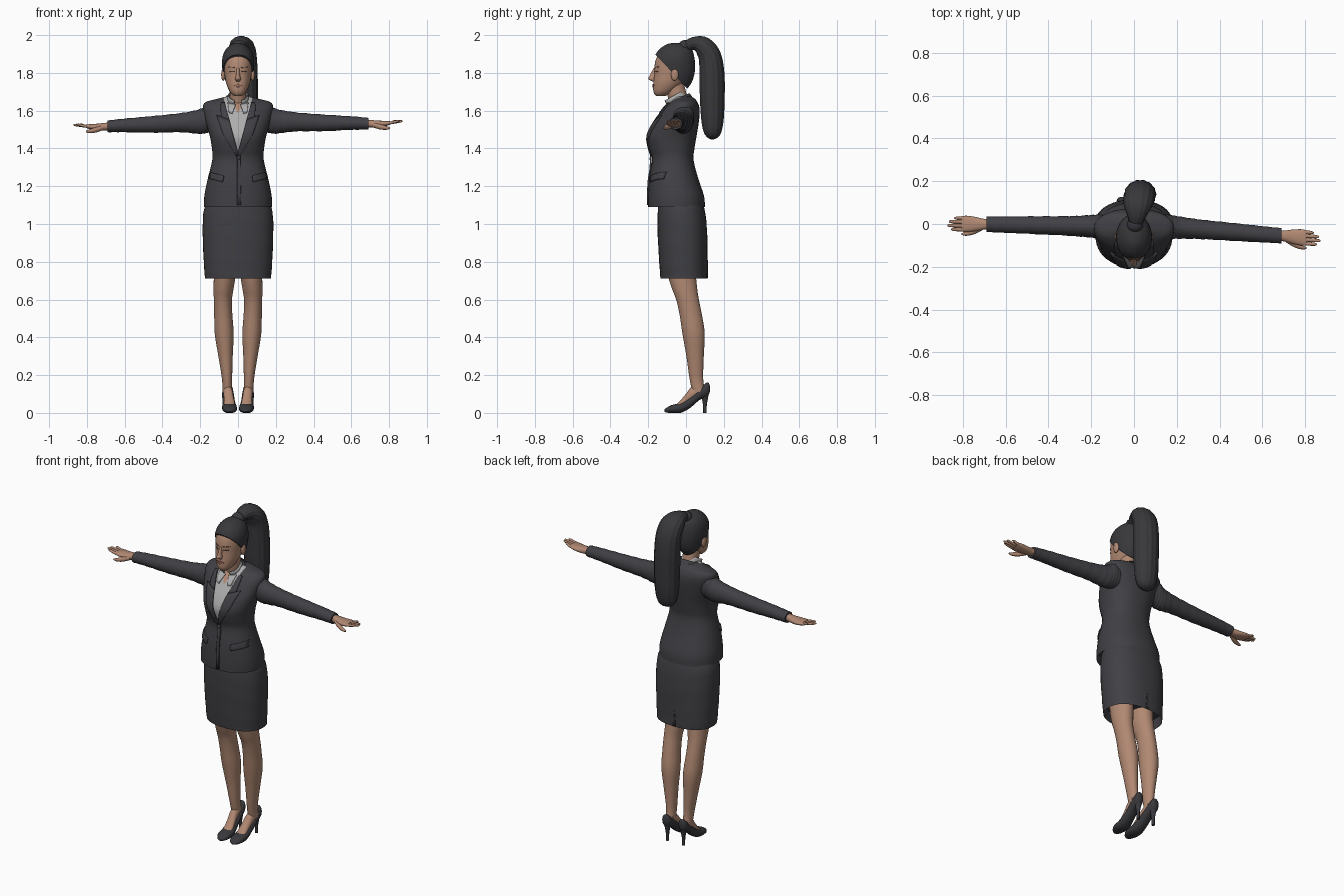
import bpy, bmesh, math
from mathutils import Vector
from mathutils.bvhtree import BVHTree

cube = bpy.data.objects.get("Cube")
if cube:
    bpy.data.objects.remove(cube)


def material(name, r, g, b):
    m = bpy.data.materials.new(name)
    m.use_nodes = True
    m.diffuse_color = (r, g, b, 1)
    bsdf = next(n for n in m.node_tree.nodes if n.type == 'BSDF_PRINCIPLED')
    bsdf.inputs["Base Color"].default_value = (r, g, b, 1)
    bsdf.inputs["Roughness"].default_value = 0.7
    return m


SKIN = material("skin", .44, .25, .17)
SUIT = material("suit_charcoal", .052, .052, .06)
SHIRT = material("shirt_grey", .42, .42, .42)
HAIR = material("hair_black", .04, .04, .045)
SHOE = material("shoe_black", .04, .04, .046)
LIPS = material("lips", .30, .14, .11)
EYES = material("eye_dark", .10, .06, .045)


def finish(name, bm, mats, angle=50):
    """Turn a bmesh into a smooth shaded object."""
    bmesh.ops.recalc_face_normals(bm, faces=bm.faces)
    mesh = bpy.data.meshes.new(name)
    bm.to_mesh(mesh)
    ob = bpy.data.objects.new(name, mesh)
    bpy.context.collection.objects.link(ob)
    for m in mats:
        mesh.materials.append(m)
    bpy.ops.object.select_all(action='DESELECT')
    ob.select_set(True)
    bpy.context.view_layer.objects.active = ob
    bpy.ops.object.shade_smooth_by_angle(angle=math.radians(angle))
    return ob


def spline(rows, steps):
    """Smooth curve through all rows, component by component."""
    out = []
    for i in range(len(rows) - 1):
        p0, p1, p2 = rows[max(i - 1, 0)], rows[i], rows[i + 1]
        p3 = rows[min(i + 2, len(rows) - 1)]
        for s in range(steps):
            t = s / steps
            out.append([b + .5 * t * (c - a + t * (2 * a - 5 * b + 4 * c - d + t * (3 * (b - c) + d - a)))
                        for a, b, c, d in zip(p0, p1, p2, p3)])
    out.append(list(rows[-1]))
    return out


def loft(rows, axis='z', n=32, steps=4, power=2, rib=0, ribs=14, wrinkle=0, cap=True, hollow=0):
    """Skin oval rings (position, centre, centre, radius, radius); 'path' rows hold a 3D centre."""
    rows = spline(rows, steps)
    bm = bmesh.new()
    rings = []
    for i, (p, q, r, ra, rb) in enumerate(rows):
        if axis == 'path':
            a, b = rows[max(i - 1, 0)], rows[min(i + 1, len(rows) - 1)]
            t = Vector((0, b[1] - a[1], b[2] - a[2])).normalized()
            side = Vector((1, 0, 0)).cross(t)
        ring = []
        for k in range(n):
            ang = math.tau * k / n
            c, s = math.cos(ang), math.sin(ang)
            f = 1 + rib * math.cos(ribs * ang) + wrinkle * math.sin(i * 1.9 + 2 * c)
            u = math.copysign(abs(c) ** (2 / power), c) * ra * f
            v = math.copysign(abs(s) ** (2 / power), s) * rb * f
            if axis == 'path':
                co = Vector((p + u, q, r)) + side * v
            else:
                co = {'z': (q + u, r + v, p), 'x': (p, q + u, r + v), 'y': (q + u, p, r + v)}[axis]
            ring.append(bm.verts.new(co))
        rings.append(ring)
    for a, b in zip(rings, rings[1:]):
        for k in range(n):
            bm.faces.new((a[k], a[k - 1], b[k - 1], b[k]))
    if cap:
        bottom = bm.faces.new(rings[0])
        bm.faces.new(rings[-1])
        if hollow:
            bm.normal_update()
            bmesh.ops.inset_individual(bm, faces=[bottom], thickness=.008)
            bmesh.ops.translate(bm, verts=bottom.verts, vec=(0, 0, hollow))
    return bm


def span(z, front, back, rx):
    """Ring given by its front and back limits."""
    return (z, 0, (front + back) / 2, rx, (back - front) / 2)


def patch(name, rows, mat, target, side=-1, thick=.008, mirror=True):
    """Thin plate laid on a surface, between pairs of (x, z) points."""
    bm = bmesh.new()
    grid = []
    for ra, rb in zip(rows, rows[1:]):
        for j in range(5):
            l, r = (Vector(a).lerp(Vector(b), j / 4) for a, b in zip(ra, rb))
            line = []
            for k in range(7):
                x, z = l.lerp(r, k / 6)
                hit = target.ray_cast(Vector((x, side, z)), Vector((0, -side, 0)))[0]
                y = hit.y if hit else 0
                line.append(bm.verts.new((x, y + side * thick * .4, z)))
            grid.append(line)
    for a, b in zip(grid, grid[1:]):
        for k in range(6):
            bm.faces.new((a[k], a[k + 1], b[k + 1], b[k]))
    bmesh.ops.remove_doubles(bm, verts=bm.verts, dist=.0002)
    ob = finish(name, bm, [mat], 40)
    sol = ob.modifiers.new("thickness", 'SOLIDIFY')
    sol.thickness, sol.offset = thick, 0
    if mirror:
        ob.modifiers.new("mirror", 'MIRROR')


def ball(name, loc, scale, mat):
    bm = bmesh.new()
    bmesh.ops.create_uvsphere(bm, u_segments=20, v_segments=12, radius=1)
    bmesh.ops.scale(bm, verts=bm.verts, vec=scale)
    bmesh.ops.translate(bm, verts=bm.verts, vec=loc)
    finish(name, bm, [mat])


def flip(rows, s):
    return [(a, b * s, *rest) for a, b, *rest in rows]


# Jacket body, with the shirt opening cut into its front
bm = loft([span(*r) for r in (
    (1.09, -.2, .1, .18), (1.15, -.2, .095, .178), (1.24, -.195, .065, .16), (1.34, -.18, .04, .136),
    (1.40, -.195, .045, .138), (1.46, -.205, .055, .148), (1.52, -.182, .065, .165), (1.58, -.142, .072, .18),
    (1.62, -.112, .07, .186), (1.645, -.085, .06, .172), (1.66, -.07, .05, .12), (1.675, -.06, .03, .06))],
    n=48, power=2.25, hollow=.05)
openings = ((.27, 1.385), (.5, 1.585))
for slope, base in openings:
    for s in (1, -1):
        front = [f for f in bm.faces if f.calc_center_median().y < -.03 and f.calc_center_median().z > 1.3]
        geom = set(front) | {e for f in front for e in f.edges} | {v for f in front for v in f.verts}
        bmesh.ops.bisect_plane(bm, geom=list(geom), plane_co=(0, 0, base), plane_no=(1, 0, -s * slope))
for f in bm.faces:
    c = f.calc_center_median()
    if c.y < -.03:
        f.material_index = sum(abs(c.x) < k * (c.z - z) for k, z in openings)
body = BVHTree.FromBMesh(bm)
finish("jacket_body", bm, [SUIT, SHIRT, SKIN])

# Jacket details
patch("lapels", [((0, 1.375), (.006, 1.355)), ((.026, 1.47), (.078, 1.475)), ((.046, 1.55), (.112, 1.575))],
      SUIT, body)
patch("upper_lapels", [((.046, 1.55), (.088, 1.565)), ((.066, 1.62), (.092, 1.615)), ((.07, 1.64), (.09, 1.64))],
      SUIT, body)
patch("pocket_flaps", [((.075, 1.255), (.148, 1.275)), ((.08, 1.222), (.152, 1.24))], SUIT, body)
patch("front_overlap", [((-.004, 1.36), (.012, 1.36)), ((-.004, 1.1), (.016, 1.1))], SUIT, body, mirror=False)
ball("jacket_button", (0, -.188, 1.345), (.008, .006, .008), SHOE)

# Collars around the neck, open at the front
for name, mat, rows, keep in (
    ("shirt_collar", SHIRT, [(0, -.035, 1.625, .062, .062), (0, -.065, 1.68, .054, .06)],
     lambda c: c.y > -.08 or abs(c.x) > .018),
    ("jacket_collar", SUIT, [(0, -.02, 1.622, .092, .075), (0, -.04, 1.666, .07, .064)],
     lambda c: c.y > -.075)):
    bm = loft(rows, 'path', cap=False)
    bmesh.ops.delete(bm, geom=[f for f in bm.faces if not keep(f.calc_center_median())], context='FACES')
    ob = finish(name, bm, [mat])
    ob.modifiers.new("thickness", 'SOLIDIFY').thickness = .006
patch("shirt_collar_points", [((.012, 1.632), (.055, 1.64)), ((.03, 1.585), (.048, 1.59))], SHIRT, body)

# Skirt
bm = loft([span(*r) for r in (
    (.712, -.135, .114, .175), (.8, -.142, .113, .181), (.95, -.15, .112, .187),
    (1.06, -.15, .102, .183), (1.12, -.145, .085, .165))], n=48, power=2.3, wrinkle=.004, hollow=.06)
skirt = BVHTree.FromBMesh(bm)
finish("skirt", bm, [SUIT])
patch("skirt_slit", [((0, .81), (.002, .81)), ((0, .714), (.01, .714))], SHOE, skirt, side=1, thick=.003)

# Neck and head
finish("neck", loft([(0, -.03, 1.58, .05, .052), (0, -.042, 1.66, .044, .05), (0, -.065, 1.75, .044, .05)],
                    'path'), [SKIN])
bm = loft([span(*r) for r in (
    (1.677, -.158, -.11, .02), (1.698, -.172, -.07, .042), (1.74, -.173, -.02, .061), (1.79, -.168, .02, .071),
    (1.84, -.166, .03, .075), (1.88, -.156, .03, .073), (1.92, -.13, .02, .056), (1.945, -.09, -.01, .028))],
    n=40, power=2.1)
head = BVHTree.FromBMesh(bm)
finish("head", bm, [SKIN])
finish("nose", loft([(1.754, 0, -.168, .009, .008), (1.768, 0, -.179, .015, .02), (1.79, 0, -.172, .01, .018),
                     (1.825, 0, -.163, .007, .008)], n=16), [SKIN])
patch("lips", [((0, 1.741), (.024, 1.736)), ((0, 1.723), (.024, 1.734))], LIPS, head, thick=.005)
patch("eyes", [((.02, 1.811), (.045, 1.811)), ((.02, 1.805), (.045, 1.806))], EYES, head, thick=.003)
patch("eyebrows", [((.016, 1.83), (.05, 1.833)), ((.016, 1.826), (.05, 1.83))], EYES, head, thick=.003)
for side, s in (("left", 1), ("right", -1)):
    ball(side + "_ear", (s * .078, -.06, 1.79), (.011, .02, .032), SKIN)

# Hair swept back from a slanted hairline
bm = loft([span(*r) for r in (
    (1.715, -.1, .005, .045), (1.75, -.14, .03, .066), (1.8, -.172, .045, .08), (1.85, -.172, .047, .084),
    (1.89, -.164, .042, .08), (1.925, -.14, .03, .064), (1.95, -.105, 0, .035), (1.957, -.08, -.03, .012))],
    n=48, rib=.006, ribs=16)
bmesh.ops.bisect_plane(bm, geom=bm.verts[:] + bm.edges[:] + bm.faces[:], plane_co=(0, -.155, 1.89),
                       plane_no=(0, -.73, -.68), clear_outer=True)
bmesh.ops.holes_fill(bm, edges=[e for e in bm.edges if e.is_boundary])
finish("hair_cap", bm, [HAIR])
ball("hair_knot", (.005, -.005, 1.94), (.038, .036, .034), HAIR)
finish("ponytail", loft([
    (.008, -.005, 1.935, .028, .028), (.014, .04, 1.955, .045, .035), (.02, .088, 1.942, .066, .052),
    (.025, .125, 1.89, .072, .06), (.028, .137, 1.8, .074, .066), (.03, .139, 1.68, .073, .066),
    (.03, .14, 1.56, .069, .06), (.03, .14, 1.49, .058, .048), (.03, .138, 1.46, .038, .03),
    (.03, .137, 1.448, .008, .006)], 'path', n=56, rib=.025), [HAIR])

# Sleeves and hands; the two arms sweep a little differently
for side, s, sweep, drop in (("left", 1, -.08, -.035), ("right", -1, .02, -.062)):
    def at(x, y, z):
        return s * x, -.012 + y + sweep * (x - .15), 1.55 + z + drop * (x - .15)

    sleeve = [(*at(x, 0, dz), ry, rz) for x, dz, ry, rz in (
        (.12, .01, .05, .07), (.16, .012, .056, .078), (.2, -.004, .053, .066), (.3, -.004, .046, .051),
        (.45, -.004, .042, .044), (.6, 0, .038, .036), (.69, 0, .036, .031))]
    finish(side + "_sleeve", loft(sleeve, 'x', n=28, steps=7, wrinkle=.022), [SUIT])
    palm = [(*at(x, 0, dz), ry, rz) for x, dz, ry, rz in (
        (.66, 0, .024, .021), (.7, 0, .025, .02), (.74, 0, .033, .018), (.78, .004, .038, .014),
        (.805, .008, .036, .009))]
    finish(side + "_hand", loft(palm, 'x', n=24, power=2.3), [SKIN])
    for name, y, tip in (("index", -.027, .855), ("middle", -.009, .872), ("ring", .009, .865), ("little", .026, .84)):
        finger = [(*at(x, y, dz), r, r * .85) for x, dz, r in (
            (.78, .005, .009), (.81, .009, .009), (tip - .012, .018, .0075), (tip, .02, .003))]
        finish(f"{side}_{name}_finger", loft(finger, 'x', n=12), [SKIN])
    thumb = [(*at(x, y, dz), r, r) for x, y, dz, r in (
        (.71, -.016, -.004, .013), (.75, -.035, -.014, .014), (.785, -.046, -.019, .01), (.805, -.048, -.02, .004))]
    finish(side + "_thumb", loft(thumb, 'x', n=12), [SKIN])

    # Legs, feet and heeled shoes
    leg = [(.11, .056, .068, .026, .034), (.18, .058, .055, .027, .036), (.3, .066, .048, .038, .046),
           (.42, .073, .04, .05, .059), (.52, .078, .025, .048, .059), (.6, .08, .008, .048, .06),
           (.66, .076, -.008, .053, .067), (.74, .07, -.022, .058, .075), (.85, .07, -.02, .06, .08)]
    finish(side + "_leg", loft(flip(leg, s)), [SKIN])
    instep = [(.08, .056, .125, .025, .035), (.03, .052, .1, .025, .038), (0, .048, .07, .026, .031),
              (-.03, .045, .045, .028, .021), (-.06, .044, .025, .02, .012)]
    finish(side + "_instep", loft(flip(instep, s), 'y', n=24), [SKIN])
    shoe = [(.126, .055, .128, .012, .016), (.113, .055, .125, .025, .037), (.07, .053, .097, .031, .03),
            (.02, .049, .055, .033, .03), (-.03, .045, .027, .039, .027), (-.08, .044, .02, .036, .02),
            (-.105, .043, .014, .022, .012), (-.115, .043, .012, .007, .006)]
    finish(side + "_shoe", loft(flip(shoe, s), 'y', n=28, power=2.2), [SHOE])
    heel = [(0, .054, .1, .009, .009), (.04, .054, .1, .009, .01), (.075, .054, .1, .014, .016),
            (.105, .054, .098, .022, .022)]
    finish(side + "_heel", loft(flip(heel, s), n=16), [SHOE])
